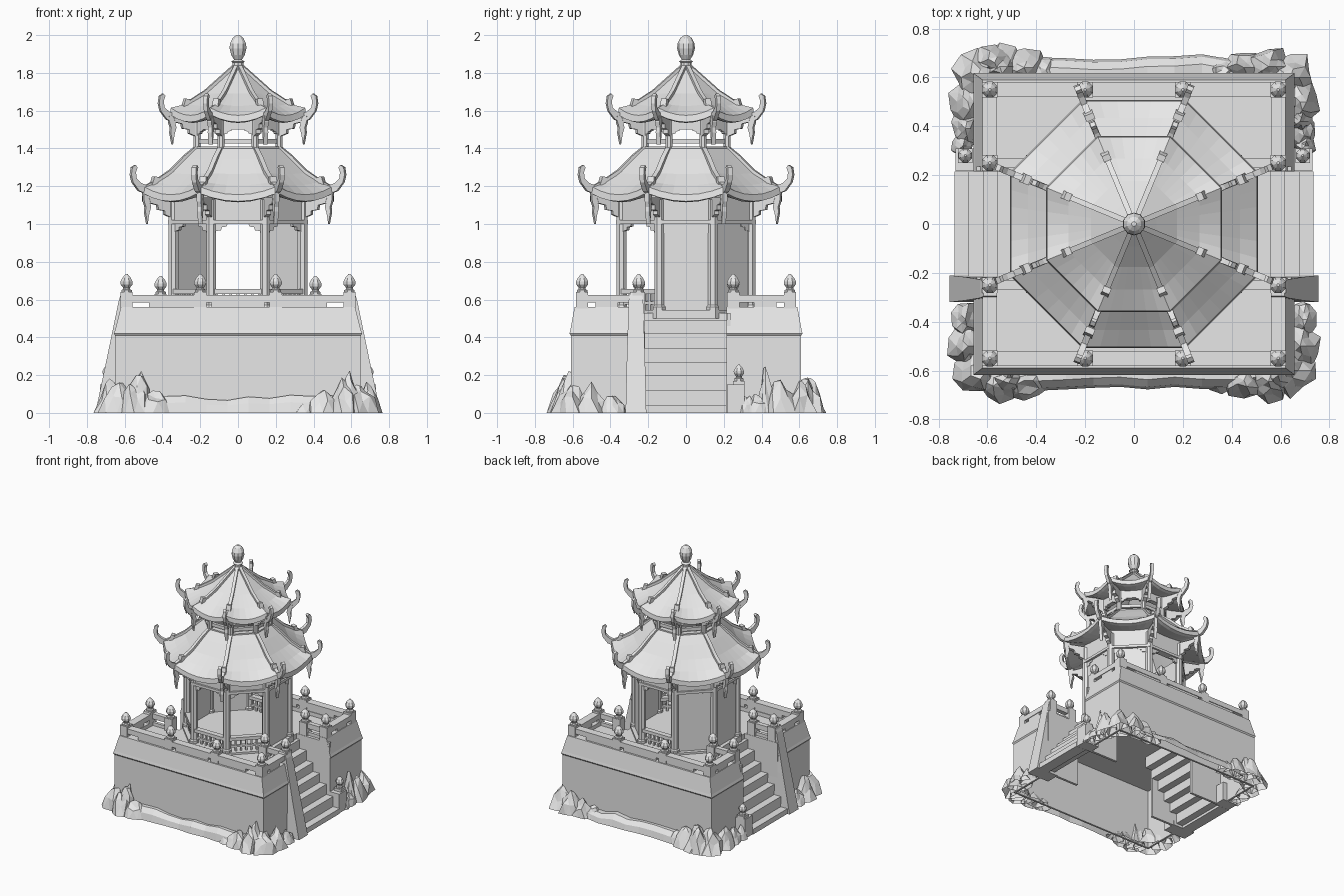
import bpy, bmesh, math, random
from math import pi, sin, cos
from mathutils import Matrix, Vector

cube = bpy.data.objects.get("Cube")
if cube:
    bpy.data.objects.remove(cube)
random.seed(4)

stone = bpy.data.materials.new("plain grey stone")
stone.use_nodes = True
GREY = (0.8, 0.8, 0.8, 1)
stone.diffuse_color = GREY
stone.node_tree.nodes["Principled BSDF"].inputs["Base Color"].default_value = GREY

CORNERS = [pi / 8 + k * pi / 4 for k in range(8)]
SIDES = (-1, 1)


def finish(name, bm):
    bmesh.ops.recalc_face_normals(bm, faces=bm.faces)
    mesh = bpy.data.meshes.new(name)
    bm.to_mesh(mesh)
    bm.free()
    mesh.materials.append(stone)
    obj = bpy.data.objects.new(name, mesh)
    bpy.context.collection.objects.link(obj)
    return obj


def box(bm, x0, x1, y0, y1, z0, z1, turn=0):
    m = Matrix.Translation(((x0 + x1) / 2, (y0 + y1) / 2, (z0 + z1) / 2))
    m = Matrix.Rotation(turn, 4, 'Z') @ m @ Matrix.Diagonal((abs(x1 - x0), abs(y1 - y0), z1 - z0, 1))
    bmesh.ops.create_cube(bm, size=1, matrix=m)


def loft(bm, rings, close=False):
    """Skin a list of equal point rings; cap the ends or close the loop."""
    vs = [[bm.verts.new(p) for p in r] for r in rings]
    n = len(vs[0])
    for a, b in zip(vs, vs[1:] + (vs[:1] if close else [])):
        for i in range(n):
            bm.faces.new((a[i], a[(i + 1) % n], b[(i + 1) % n], b[i]))
    if not close:
        bm.faces.new(vs[0])
        bm.faces.new(vs[-1])


def lathe(bm, x, y, z, profile, n=8, scale=1.0):
    loft(bm, [[(x + r * scale * cos(2 * pi * i / n + pi / n), y + r * scale * sin(2 * pi * i / n + pi / n),
                z + h * scale) for i in range(n)] for r, h in profile])


def fin(bm, outline, thick, turn):
    """Plate cut to an outline in the radius-height plane, turned about the centre."""
    m = Matrix.Rotation(turn, 4, 'Z')
    loft(bm, [[m @ Vector((r, s * thick / 2, z)) for r, z in outline] for s in SIDES])


def open_bottom(bm):
    """Leave a part hollow underneath."""
    low = [f for f in bm.faces if all(v.co.z < .001 for v in f.verts)]
    bmesh.ops.delete(bm, geom=low, context='FACES')


def rect(hx, hy, z):
    return [(-hx, -hy, z), (hx, -hy, z), (hx, hy, z), (-hx, hy, z)]


# Hollow terrace with a stair notch on both sides
bm = bmesh.new()
loft(bm, [rect(.635, .595, .48), rect(.635, .595, 0), rect(.65, .61, 0), rect(.65, .61, .41), rect(.657, .617, .42),
          rect(.65, .612, .44), rect(.62, .59, .56), rect(.56, .52, .56), rect(.56, .52, .53)])
terrace = finish("terrace", bm)
bm = bmesh.new()
for s in SIDES:
    box(bm, s * .36, s * .9, -.22, .215, -.1, .9)
cutter = finish("stair_cutter", bm)
cutter.hide_render = True
cutter.hide_set(True)
cut = terrace.modifiers.new("stair_notch", 'BOOLEAN')
cut.operation = 'DIFFERENCE'
cut.object = cutter

# Stairs, their cheek walls, tapered pillars and low foot blocks
bm = bmesh.new()
levels = (.04, .12, .2, .27, .34, .42, .49)
for s in SIDES:
    for i, z in enumerate(levels):
        x = .735 - i * .058
        box(bm, s * (x - .09), s * x, -.22, .215, max(0, z - .1), z)
finish("stairs", bm)
bm = bmesh.new()
for s in SIDES:
    for y in SIDES:
        box(bm, s * .36, s * .645, y * .216, y * .235, 0, .53)
    rings = [[(s * x, -.265 + y, z) for x, y in ((.56, -w), (xo, -w), (xo, w), (.56, w))]
             for z, xo, w in ((0, .755, .055), (.3, .692, .048), (.6, .63, .038), (.64, .615, .03))]
    loft(bm, rings)
    box(bm, s * .6, s * .73, .216, .31, 0, .15)
finish("stair_walls", bm)

# Terrace posts with carved knobs
KNOB = [(.03, 0), (.03, .015), (.02, .02), (.02, .028), (.034, .045), (.035, .06), (.024, .08), (.006, .1)]
bm = bmesh.new()
for sx in SIDES:
    for sy in SIDES:
        for x, y, z, top in ((.59, .55, .55, .64), (.2, .55, .55, .64), (.59, .25, .5, .64), (.41, .25, .5, .63)):
            box(bm, sx * x - .032, sx * x + .032, sy * y - .032, sy * y + .032, z, top)
            lathe(bm, sx * x, sy * y, top - .005, KNOB)
    box(bm, sx * .66, sx * .72, .25, .31, .14, .17)
    lathe(bm, sx * .69, .28, .17, KNOB, scale=.85)
finish("railing_posts", bm)

# Broad rails and the blocks carrying them
bm = bmesh.new()
for s in SIDES:
    box(bm, -.61, .61, s * .55 - .03, s * .55 + .03, .585, .625)
    for x in (-.33, 0, .33):
        box(bm, x - .14, x + .14, s * .55 - .025, s * .55 + .025, .55, .59)
    for t in SIDES:
        box(bm, s * .59 - .03, s * .59 + .03, t * .25, t * .55, .585, .625)
        box(bm, s * .41, s * .59, t * .25 - .018, t * .25 + .018, .585, .625)
        box(bm, s * .41, s * .59, t * .25 - .012, t * .25 + .012, .52, .555)
        box(bm, s * .59 - .025, s * .59 + .025, t * .36, t * .48, .55, .59)
finish("terrace_rails", bm)

# Pavilion floor, columns, wall panels and low balustrades
bm = bmesh.new()
lathe(bm, 0, 0, .5, [(.41, 0), (.41, .045)])
finish("pavilion_floor", bm)
bm = bmesh.new()
for a in CORNERS:
    lathe(bm, .37 * cos(a), .37 * sin(a), .53, [(.036, 0), (.036, .03), (.028, .04), (.028, .6)])
finish("columns", bm)
bm = bmesh.new()
for k in (0, 1, 3, 4):
    box(bm, .325, .35, -.14, .14, .53, 1.1, k * pi / 4)
finish("wall_panels", bm)
bm = bmesh.new()
for k in (2, 5, 6, 7):
    turn = k * pi / 4
    box(bm, .32, .362, -.14, .14, .63, .655, turn)
    box(bm, .33, .352, -.14, .14, .575, .59, turn)
    for i in range(-3, 4):
        box(bm, .333, .349, i * .038 - .007, i * .038 + .007, .54, .635, turn)
finish("balustrades", bm)


# Hollow octagonal bands under each roof
def band(bm, r, w, z0, z1):
    loft(bm, [[(q * cos(a), q * sin(a), z) for a in CORNERS]
              for q, z in ((r, z0), (r, z1), (r - w, z1), (r - w, z0))], close=True)


bm = bmesh.new()
band(bm, .385, .04, 1.0, 1.17)
band(bm, .40, .06, 1.0, 1.02)
band(bm, .25, .04, 1.36, 1.41)
band(bm, .24, .025, 1.425, 1.45)
band(bm, .25, .04, 1.5, 1.58)
finish("beams", bm)
bm = bmesh.new()
for a in CORNERS:
    lathe(bm, .235 * cos(a), .235 * sin(a), 1.36, [(.02, 0), (.02, .22)])
finish("upper_columns", bm)


# Curved eight-sided roofs with lifted corners
def roof(name, profile, lift):
    bm = bmesh.new()
    rings = []
    for r, z, out in profile:
        ring = []
        for k in range(8):
            a, b = (Vector((r * cos(t), r * sin(t), z)) for t in (CORNERS[k], CORNERS[k] + pi / 4))
            for i in range(6):
                p = a.lerp(b, i / 6)
                p.z += lift * out * abs(i / 3 - 1) ** 2
                ring.append(p)
        rings.append(ring)
    loft(bm, rings, close=True)
    finish(name, bm)


roof("lower_roof", [(.25, 1.40, 0), (.31, 1.345, 0), (.39, 1.265, .1), (.47, 1.205, .4), (.545, 1.155, 1),
                    (.55, 1.12, 1), (.52, 1.115, 1), (.38, 1.15, .2), (.25, 1.33, 0)], .045)
roof("upper_roof", [(.03, 1.825, 0), (.10, 1.765, 0), (.19, 1.69, 0), (.29, 1.625, .3), (.385, 1.575, 1),
                    (.39, 1.54, 1), (.365, 1.535, 1), (.25, 1.56, .2), (.03, 1.72, 0)], .04)

# Slim ridges with upturned hooks, and pendants under the corners
bm = bmesh.new()
hook = [(0, .005), (.03, .018), (.055, .04), (.06, .075), (.05, .1), (.062, .112), (.08, .1), (.086, .06),
        (.076, .02), (.04, -.025), (0, -.04)]
lower = [(.24, 1.38), (.24, 1.415), (.31, 1.362), (.39, 1.287), (.47, 1.236)]
upper = [(.02, 1.80), (.03, 1.84), (.10, 1.782), (.19, 1.708), (.29, 1.648)]
for a in CORNERS:
    for ridge, r, z, w in ((lower, .53, 1.2, .026), (upper, .37, 1.578, .022)):
        fin(bm, ridge + [(r + x, z + h) for x, h in hook], w, a)
        # collar part way along the ridge
        x, h = ridge[-1]
        fin(bm, [(x, h - .03), (x - .01, h + .012), (x + .015, h + .016), (x + .03, h - .03)], w * 1.5, a)
finish("roof_ridges", bm)

bm = bmesh.new()
pendant = [(-.025, .05), (.025, .05), (.022, 0), (.012, -.03), (.015, -.055), (.002, -.12),
           (-.008, -.06), (-.018, -.03), (-.012, -.01)]
bracket = [(0, -.01), (.05, .01), (.05, .03), (.085, .035), (.09, .06), (.13, .07), (.14, .1), (0, .1)]
for a in CORNERS:
    for r, z in ((.52, 1.12), (.375, 1.54)):
        fin(bm, [(r + x, z + h) for x, h in pendant], .024, a)
    for r, z in ((.375, 1.04), (.235, 1.47)):
        fin(bm, [(r + x, z + h) for x, h in bracket], .028, a)
finish("pendants_and_brackets", bm)

# Scalloped brackets beside the column heads
bm = bmesh.new()
scallop = [(0, 0), (.08, 0), (.075, -.018), (.05, -.022), (.045, -.038), (.02, -.042), (.015, -.06), (0, -.06)]
for k in range(8):
    m = Matrix.Rotation(k * pi / 4, 4, 'Z')
    for s in SIDES:
        for r, w, z, f in ((.345, .135, 1.005, 1), (.22, .088, 1.505, .7)):
            loft(bm, [[m @ Vector((r + d, s * (w - x * f), z + h * f)) for x, h in scallop]
                      for d in (-.01, .01)])
finish("column_scallops", bm)

# Finial
bm = bmesh.new()
lathe(bm, 0, 0, 1.81, [(.04, 0), (.04, .02), (.03, .025), (.03, .045), (.038, .05), (.022, .06),
                       (.038, .085), (.047, .12), (.045, .145), (.03, .175), (.01, .19)], 10)
finish("finial", bm)


# Jagged hollow rocks around the base
def rock(bm, x, y, rx, ry, h):
    for v in bmesh.ops.create_icosphere(bm, subdivisions=2, radius=1)["verts"]:
        v.co *= random.uniform(.72, 1.12)
        pinch = 1 - .45 * max(0, v.co.z)
        v.co = (x + v.co.x * rx * pinch, y + v.co.y * ry * pinch, max(0, v.co.z * h))


bm = bmesh.new()
for sx in SIDES:
    for sy in SIDES:
        for x, y, rx, ry, h in ((.64, .6, .11, .11, .19), (.55, .645, .1, .09, .18), (.68, .5, .08, .11, .17),
                                (.45, .64, .11, .08, .13), (.69, .39, .06, .09, .11), (.36, .63, .09, .06, .09)):
            rock(bm, sx * x, sy * y, rx, ry, h * random.uniform(.85, 1.15))
rock(bm, -.52, -.63, .07, .07, .27)
rock(bm, -.57, .66, .1, .08, .2)
rock(bm, .59, -.62, .08, .08, .22)
rock(bm, .68, .42, .05, .05, .25)
for s in SIDES:
    rock(bm, s * .70, .32, .05, .06, .1)
open_bottom(bm)
finish("corner_rocks", bm)

# Low uneven ledge along the front and back
bm = bmesh.new()
for s in SIDES:
    rings = []
    for i in range(10):
        x = -.5 + i / 9
        out, top = random.uniform(.66, .695), random.uniform(.06, .095)
        rings.append([(x, s * .6, 0), (x, s * out, 0), (x, s * (out - .01), top * .6),
                      (x, s * (out - .04), top), (x, s * .6, top)])
    loft(bm, rings)
open_bottom(bm)
finish("base_ledges", bm)
